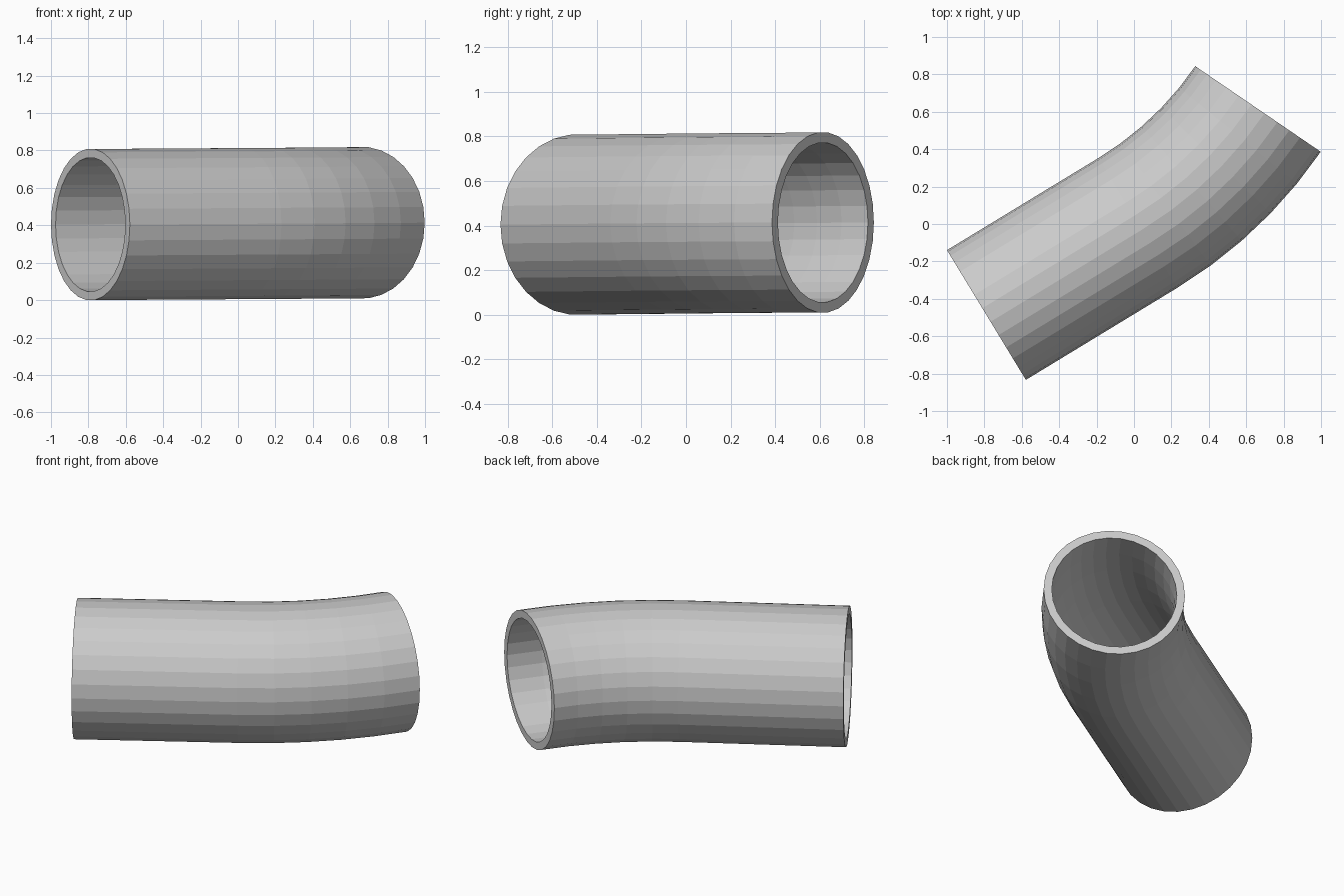
import bpy, bmesh, math
from mathutils import Vector

if "Cube" in bpy.data.objects:
    bpy.data.objects.remove(bpy.data.objects["Cube"])

SIDES, R_OUT, R_IN = 30, 0.406, 0.359
START, A0, A1 = Vector((-0.789, -0.4865)), math.radians(31.3), math.radians(55.7)
STRAIGHT, BEND, STEPS = 0.9486, 2.092, 5
Z0, Z1 = 0.404, 0.414

# centre line: a straight run followed by a shallow bend, rising slightly
knee = START + STRAIGHT * Vector((math.cos(A0), math.sin(A0)))
path = [(START, A0)]
for i in range(STEPS + 1):
    a = A0 + (A1 - A0) * i / STEPS
    offset = Vector((math.sin(a) - math.sin(A0), math.cos(A0) - math.cos(a)))
    path.append((knee + BEND * offset, a))
total = STRAIGHT + BEND * (A1 - A0)

bm = bmesh.new()


def ring(p, a, z, r):
    side = Vector((math.sin(a), -math.cos(a), 0))
    c = Vector((p.x, p.y, z))
    verts = []
    for k in range(SIDES):
        t = 2 * math.pi * k / SIDES
        verts.append(bm.verts.new(c + r * (math.cos(t) * side + Vector((0, 0, math.sin(t))))))
    return verts


def bridge(a, b):
    for k in range(SIDES):
        n = (k + 1) % SIDES
        bm.faces.new((a[k], a[n], b[n], b[k]))


# outer skin forward, inner skin back, closed into one loop by the end rims
outer, inner = [], []
for p, a in path:
    run = 0 if p is START else STRAIGHT + BEND * (a - A0)
    z = Z0 + (Z1 - Z0) * run / total
    outer.append(ring(p, a, z, R_OUT))
    inner.append(ring(p, a, z, R_IN))
loop = outer + inner[::-1]
for i in range(len(loop)):
    bridge(loop[i], loop[(i + 1) % len(loop)])

bmesh.ops.recalc_face_normals(bm, faces=bm.faces)
mesh = bpy.data.meshes.new("bent_pipe")
bm.to_mesh(mesh)
bm.free()
bpy.context.collection.objects.link(bpy.data.objects.new("bent_pipe", mesh))
